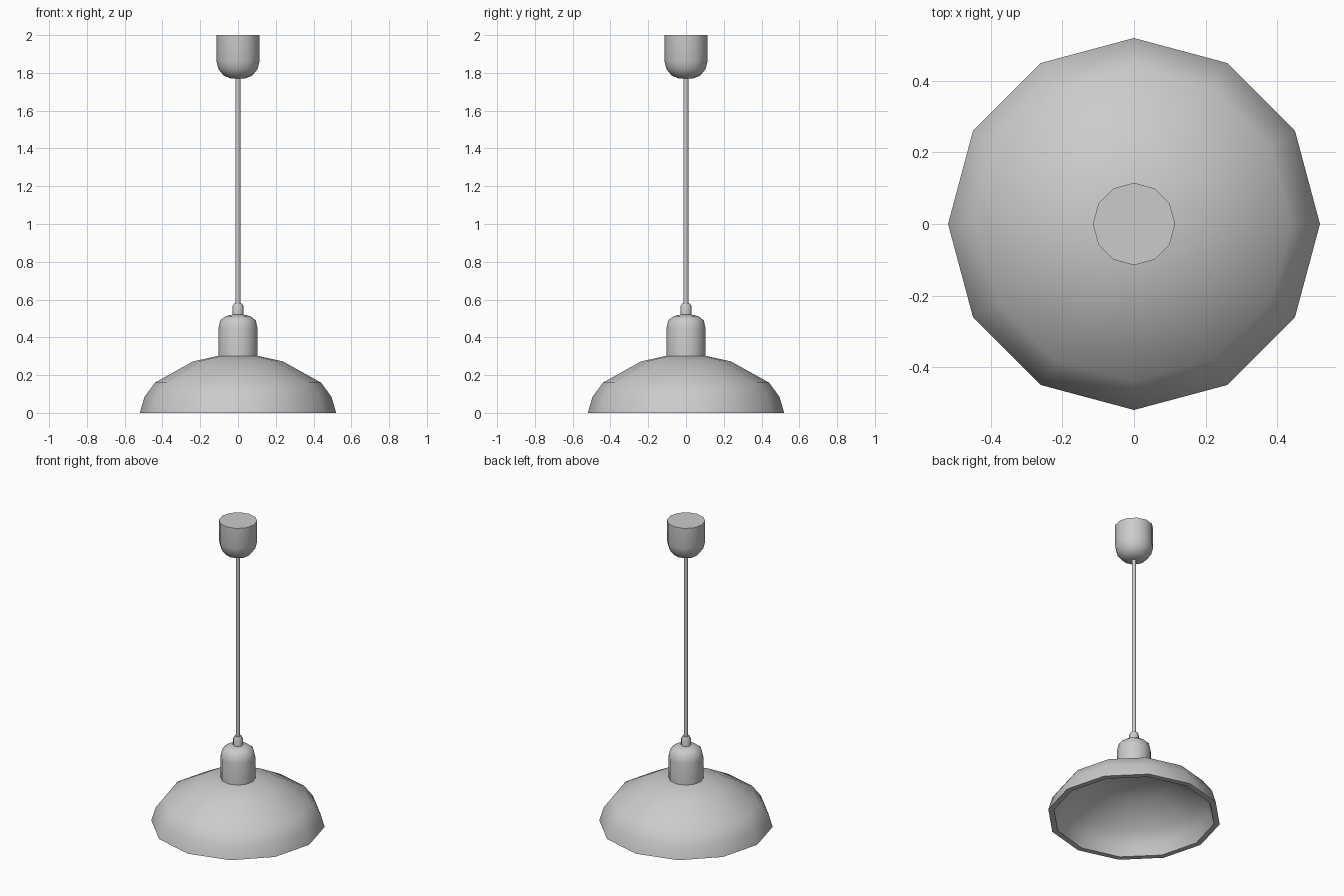
import bpy, bmesh, math

if "Cube" in bpy.data.objects:
    bpy.data.objects.remove(bpy.data.objects["Cube"])

SIDES = 12


def lathe(name, profile, smooth_angle=40):
    """Spin an (r, z) profile around z; r = 0 collapses to a single pole vertex."""
    bm = bmesh.new()
    rings = []
    for r, z in profile:
        if r == 0:
            rings.append([bm.verts.new((0, 0, z))] * SIDES)
        else:
            rings.append([bm.verts.new((r * math.cos(2 * math.pi * i / SIDES),
                                        r * math.sin(2 * math.pi * i / SIDES), z))
                          for i in range(SIDES)])
    for a, b in zip(rings, rings[1:]):
        for i in range(SIDES):
            j = (i + 1) % SIDES
            bm.faces.new(list(dict.fromkeys((a[i], a[j], b[j], b[i]))))
    bmesh.ops.recalc_face_normals(bm, faces=bm.faces)
    mesh = bpy.data.meshes.new(name)
    bm.to_mesh(mesh)
    bm.free()
    obj = bpy.data.objects.new(name, mesh)
    bpy.context.collection.objects.link(obj)
    bpy.ops.object.select_all(action='DESELECT')
    obj.select_set(True)
    bpy.context.view_layer.objects.active = obj
    bpy.ops.object.shade_smooth_by_angle(angle=math.radians(smooth_angle))
    return obj


# Hollow shade: inner skin from the top down, flat rim, outer skin back up
lathe("shade", [(0, 0.275), (0.10, 0.272), (0.225, 0.243), (0.415, 0.135),
                (0.46, 0.07), (0.485, 0.0),
                (0.52, 0.0), (0.495, 0.085), (0.44, 0.16),
                (0.237, 0.273), (0.10, 0.303), (0, 0.305)])

# Domed lamp holder on top of the shade
lathe("lamp_holder", [(0, 0.29), (0.104, 0.29), (0.104, 0.445), (0.094, 0.49),
                      (0.066, 0.512), (0.03, 0.52), (0, 0.52)])

# Small cord grip
lathe("cord_grip", [(0, 0.51), (0.029, 0.51), (0.029, 0.565),
                    (0.021, 0.58), (0, 0.58)])

# Hanging cord
lathe("cord", [(0, 0.57), (0.013, 0.57), (0.013, 1.79), (0, 1.79)])

# Ceiling cup
lathe("ceiling_cup", [(0, 1.77), (0.035, 1.77), (0.075, 1.785), (0.104, 1.82),
                      (0.115, 1.865), (0.115, 2.0), (0, 2.0)])
